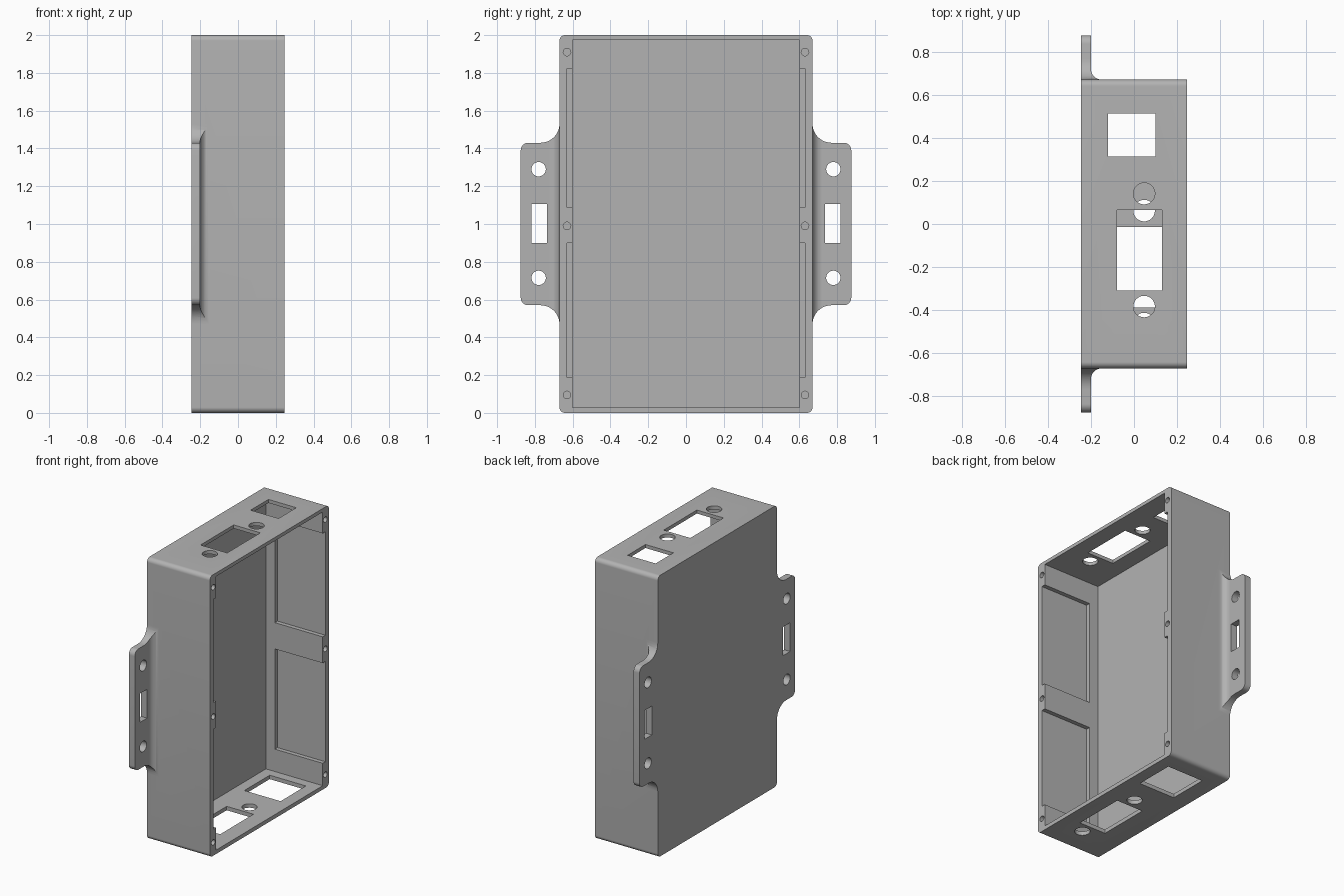
import bpy
import bmesh
from math import cos, sin, pi, radians
from mathutils import Vector

cube = bpy.data.objects.get("Cube")
if cube:
    bpy.data.objects.remove(cube, do_unlink=True)

# Main dimensions
HX, HY, H = 0.247, 0.67, 2.0      # half depth, half width, height
FLOOR = -0.2                      # inner face of the back plate
TAB_Y, TAB_LO, TAB_HI = 0.875, 0.57, 1.43

grey = bpy.data.materials.new("plain grey")
grey.use_nodes = True
colour = (0.45, 0.45, 0.45, 1)
grey.diffuse_color = colour
grey.node_tree.nodes["Principled BSDF"].inputs["Base Color"].default_value = colour


def prism(name, points, axis, lo, hi):
    """Extrude a 2D outline along x (points are y, z) or z (points are x, y)."""
    bm = bmesh.new()
    to3d = (lambda a, b: (lo, a, b)) if axis == "x" else (lambda a, b: (a, b, lo))
    face = bm.faces.new([bm.verts.new(to3d(*p)) for p in points])
    new = bmesh.ops.extrude_face_region(bm, geom=[face])["geom"]
    shift = Vector((hi - lo, 0, 0)) if axis == "x" else Vector((0, 0, hi - lo))
    bmesh.ops.translate(bm, vec=shift, verts=[v for v in new if isinstance(v, bmesh.types.BMVert)])
    bmesh.ops.recalc_face_normals(bm, faces=bm.faces)
    mesh = bpy.data.meshes.new(name)
    bm.to_mesh(mesh)
    bm.free()
    mesh.materials.append(grey)
    obj = bpy.data.objects.new(name, mesh)
    bpy.context.collection.objects.link(obj)
    return obj


def arc(ca, cb, r, start, end, n=10):
    angles = [radians(start + (end - start) * i / n) for i in range(n + 1)]
    return [(ca + r * cos(t), cb + r * sin(t)) for t in angles]


def rect(a0, a1, b0, b1):
    return [(a0, b0), (a1, b0), (a1, b1), (a0, b1)]


def circle(ca, cb, r, n=32):
    return [(ca + r * cos(2 * pi * i / n), cb + r * sin(2 * pi * i / n)) for i in range(n)]


def combine(target, other, operation):
    mod = target.modifiers.new(operation, "BOOLEAN")
    mod.operation, mod.solver, mod.object = operation, "EXACT", other
    bpy.context.view_layer.objects.active = target
    bpy.ops.object.modifier_apply(modifier=mod.name)
    bpy.data.objects.remove(other, do_unlink=True)


def cut(target, points, axis, lo, hi):
    combine(target, prism("cutter", points, axis, lo, hi), "DIFFERENCE")


# Case block with rounded long edges, hollow and open on the right
R = 0.03
outline = (arc(HY - R, R, R, -90, 0) + arc(HY - R, H - R, R, 0, 90)
           + arc(R - HY, H - R, R, 90, 180) + arc(R - HY, R, R, 180, 270))
case = prism("enclosure_case", outline, "x", -HX, HX)
cut(case, rect(-0.6, 0.6, 0.028, 1.975), "x", FLOOR, 0.4)


def mounting_tab(s):
    # Cross-section: thin plate with a fillet running into the wall
    f = 0.05
    section = [(-HX, s * 0.655), (-HX, s * TAB_Y), (FLOOR, s * TAB_Y)]
    section += [(x, s * y) for x, y in arc(FLOOR + f, HY + f, f, 180, 270)]
    section += [(FLOOR + f, s * 0.655)]
    tab = prism("mounting_tab", section, "z", 0.3, 1.7)
    # Silhouette: flared root and rounded outer corners
    g, c = 0.1, 0.04
    side = [(0.64, TAB_LO - g)] + arc(HY + g, TAB_LO - g, g, 180, 90)
    side += arc(TAB_Y - c, TAB_LO + c, c, -90, 0) + arc(TAB_Y - c, TAB_HI - c, c, 0, 90)
    side += arc(HY + g, TAB_HI + g, g, 270, 180) + [(0.64, TAB_HI + g)]
    shape = prism("tab_shape", [(s * y, z) for y, z in side], "x", -0.4, 0.1)
    combine(tab, shape, "INTERSECT")
    # Screw holes and strap slot
    for z in (0.715, 1.29):
        cut(tab, circle(s * 0.78, z, 0.038), "x", -0.4, 0.1)
    cut(tab, rect(s * 0.737, s * 0.817, 0.9, 1.105), "x", -0.4, 0.1)
    return tab


for s in (-1, 1):
    combine(case, mounting_tab(s), "UNION")
    # Recessed pockets inside the side walls
    for z0, z1 in ((0.187, 0.9), (1.087, 1.823)):
        cut(case, rect(s * 0.55, s * 0.63, z0, z1), "x", -0.13, 0.4)
    # Blind lid screw holes in the rim
    for z in (0.095, 0.99, 1.91):
        cut(case, circle(s * 0.63, z, 0.02, 20), "x", 0.08, 0.4)

# Connector openings: (z range, connector centre y, square window outline)
ends = (((1.9, 2.1), -0.121, rect(-0.12, 0.1, 0.313, 0.513)),
        ((-0.1, 0.1), -0.2, rect(-0.125, 0.16, 0.25, 0.535)))
for (lo, hi), y, window in ends:
    cut(case, window, "z", lo, hi)
    cut(case, rect(-0.08, 0.13, y - 0.187, y + 0.187), "z", lo, hi)
    for s in (-1, 1):
        cut(case, circle(0.047, y + s * 0.262, 0.05), "z", lo, hi)

# Smooth the rounded edges and keep the rest crisp
case.data.materials.clear()
case.data.materials.append(grey)
bpy.ops.object.select_all(action="DESELECT")
case.select_set(True)
bpy.context.view_layer.objects.active = case
bpy.ops.object.shade_smooth_by_angle(angle=radians(30))
